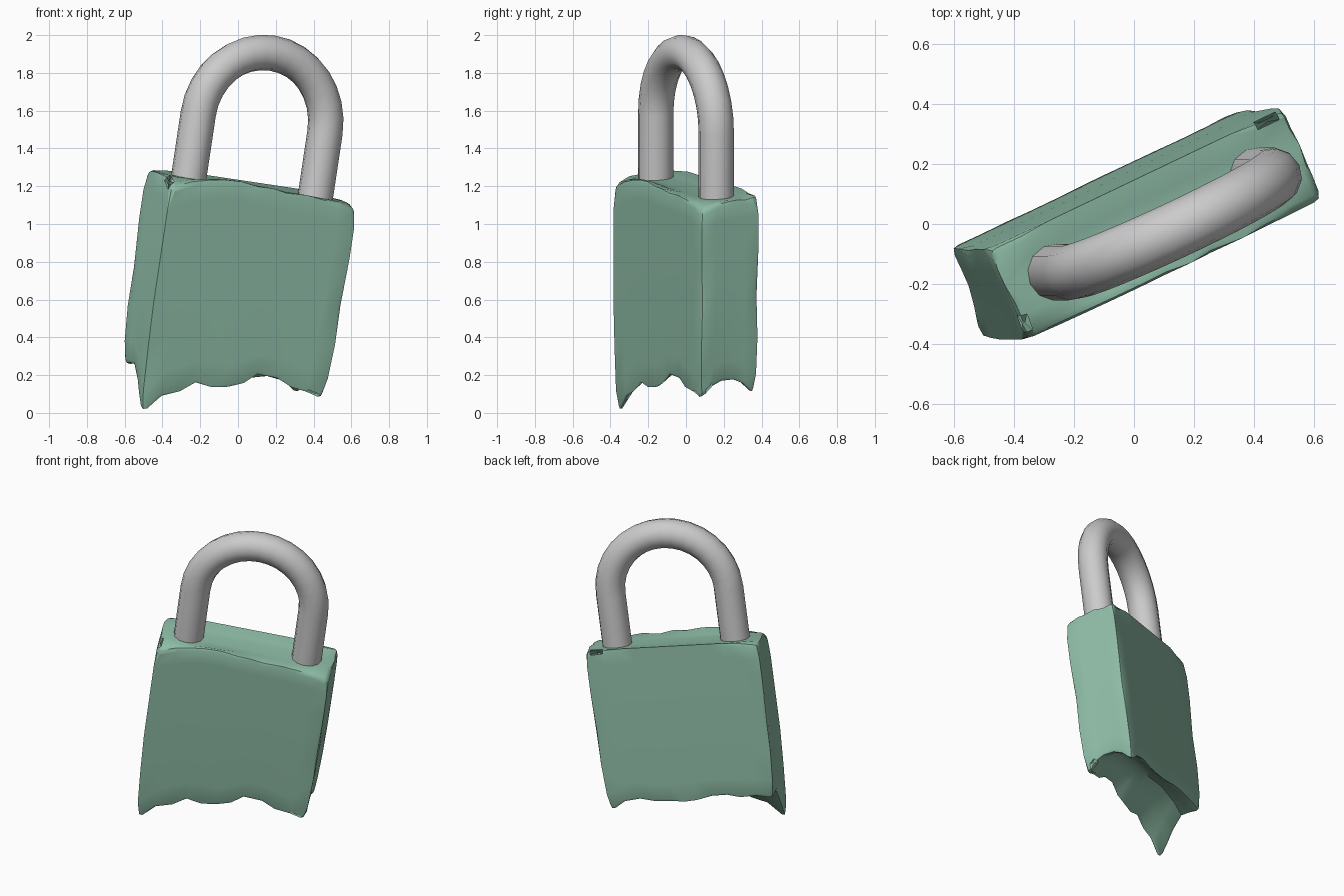
import bpy, bmesh, math
from mathutils import Vector, Matrix

if "Cube" in bpy.data.objects:
    bpy.data.objects.remove(bpy.data.objects["Cube"])

# Local frame: u = width, v = thickness, w = up; origin at the arch centre
U = Vector((0.894, 0.427, -0.134)).normalized()
W = Vector((0.148, 0.0, 0.989)).normalized()
V = W.cross(U)
FRAME = Matrix.Translation((0.125, 0.0, 1.534)) @ Matrix((U, V, W)).transposed().to_4x4()


def interp(table, t):
    if t <= table[0][0]:
        return table[0][1]
    for (a, p), (b, q) in zip(table, table[1:]):
        if t <= b:
            return p + (q - p) * (t - a) / (b - a)
    return table[-1][1]


def finish(bm, name, angle):
    bmesh.ops.recalc_face_normals(bm, faces=bm.faces)
    mesh = bpy.data.meshes.new(name)
    bm.to_mesh(mesh)
    bm.free()
    mesh.transform(FRAME)
    obj = bpy.data.objects.new(name, mesh)
    bpy.context.collection.objects.link(obj)
    bpy.ops.object.select_all(action='DESELECT')
    obj.select_set(True)
    bpy.context.view_layer.objects.active = obj
    bpy.ops.object.shade_smooth_by_angle(angle=math.radians(angle))
    return obj


# Edge heights of the body: ragged underside and wavy front rim
HU, HV = 0.548, 0.166
BOT_F = [(-HU, -1.64), (-.43, -1.518), (-.245, -1.423), (-.034, -1.42),
         (.131, -1.33), (.255, -1.335), (.44, -1.385), (HU, -1.41)]
BOT_B = [(-HU, -1.37), (-.42, -1.35), (-.2, -1.335), (.2, -1.365),
         (.4, -1.32), (HU, -1.41)]
BOT_L = [(-HV, -1.64), (-.09, -1.535), (-.035, -1.45), (.04, -1.366), (HV, -1.37)]
BOT_R = [(-HV, -1.41), (-.08, -1.335), (0, -1.305), (.08, -1.33), (HV, -1.41)]
TOP_F = [(-HU, -.405), (-.43, -.355), (-.28, -.318), (-.16, -.308), (-.04, -.325),
         (.1, -.338), (.33, -.344), (.45, -.355), (HU, -.385)]
TOP_B = [(-HU, -.335), (-.45, -.315), (.45, -.315), (HU, -.32)]


def bottom(u, v):
    # Coons patch through the four lower edges
    s, t = (u + HU) / (2 * HU), (v + HV) / (2 * HV)
    edges = ((1 - t) * interp(BOT_F, u) + t * interp(BOT_B, u)
             + (1 - s) * interp(BOT_L, v) + s * interp(BOT_R, v))
    corners = ((1 - t) * ((1 - s) * BOT_F[0][1] + s * BOT_F[-1][1])
               + t * ((1 - s) * BOT_B[0][1] + s * BOT_B[-1][1]))
    return edges - corners


def top(u, v):
    return interp([(-HV, interp(TOP_F, u)), (-.08, -.346), (.08, -.338),
                   (HV, interp(TOP_B, u))], v)


# Body: a box-shaped grid, only its surface cells are made
us = [-HU, -.43, -.33, -.24, -.14, -.035, .05, .13, .25, .34, .44, HU]
vs = [-HV, -.085, -.035, .035, .09, HV]
ks = [0, .12, .3, .5, .75, .9, 1]
TAPER = [(0, .95), (.12, .965), (.3, .985), (.5, 1), (1, 1)]
bm = bmesh.new()
nodes = {}


def node(i, j, k):
    if (i, j, k) not in nodes:
        u, v = us[i], vs[j]
        b, t = bottom(u, v), top(u, v)
        f = interp(TAPER, ks[k])
        nodes[i, j, k] = bm.verts.new((u * f, v * f, b + (t - b) * ks[k]))
    return nodes[i, j, k]


size = (len(us) - 1, len(vs) - 1, len(ks) - 1)
for axis in range(3):
    a, b = [n for n in range(3) if n != axis]
    for end in (0, size[axis]):
        for p in range(size[a]):
            for q in range(size[b]):
                quad = []
                for dp, dq in ((0, 0), (1, 0), (1, 1), (0, 1)):
                    idx = [0, 0, 0]
                    idx[axis], idx[a], idx[b] = end, p + dp, q + dq
                    quad.append(node(*idx))
                bm.faces.new(quad)

# Round the twelve outer edges
where = {vert: idx for idx, vert in nodes.items()}
rims = [e for e in bm.edges if sum(
    all(where[v][n] == end for v in e.verts)
    for n in range(3) for end in (0, size[n])) == 2]
bmesh.ops.bevel(bm, geom=rims, offset=.028, offset_type='OFFSET', segments=2,
                profile=.5, affect='EDGES', clamp_overlap=True)
body = finish(bm, "lock_body", 40)
mat = bpy.data.materials.new("green_paint")
mat.diffuse_color = (0.27, 0.50, 0.38, 1)
mat.use_nodes = True
mat.node_tree.nodes["Principled BSDF"].inputs["Base Color"].default_value = mat.diffuse_color
body.data.materials.append(mat)

# Shackle: round tube swept along two legs and a half-circle arch
R, r, SIDES, ARC = .375, .094, 12, 16
path = [(R, -.5, 0)]
path += [(R * math.cos(a), R * math.sin(a), a)
         for a in (math.pi * n / ARC for n in range(ARC + 1))]
path += [(-R, -.5, math.pi)]
bm = bmesh.new()
rings = []
for pu, pw, a in path:
    ring = []
    for n in range(SIDES):
        c = 2 * math.pi * n / SIDES
        out = r * math.cos(c)
        ring.append(bm.verts.new((pu + out * math.cos(a), r * math.sin(c),
                                  pw + out * math.sin(a))))
    rings.append(ring)
for p, q in zip(rings, rings[1:]):
    for n in range(SIDES):
        m = (n + 1) % SIDES
        bm.faces.new((p[n], p[m], q[m], q[n]))
bm.faces.new(rings[0])
bm.faces.new(rings[-1])
finish(bm, "shackle", 40)
